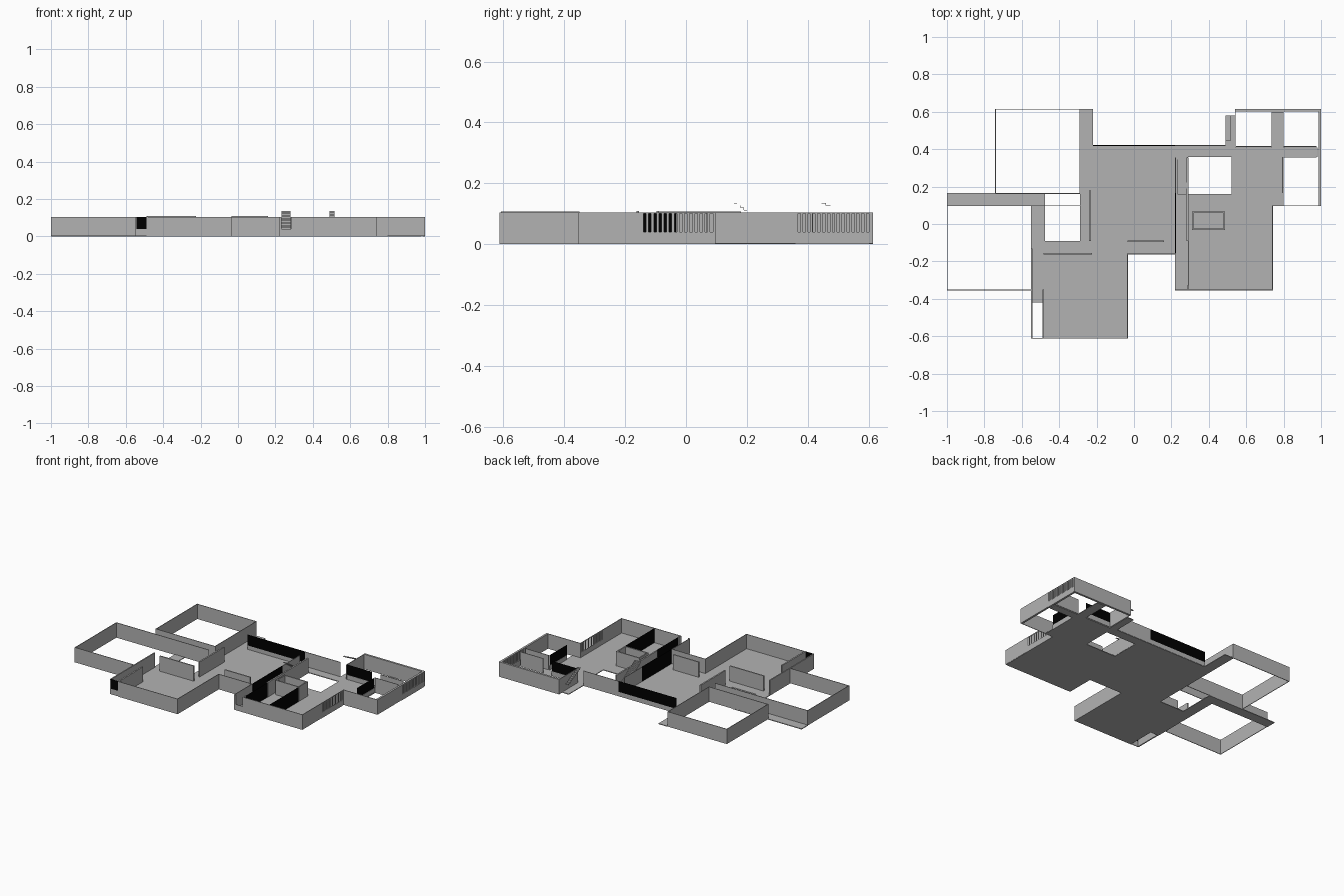
import bpy, bmesh
from mathutils import Matrix, Vector

if "Cube" in bpy.data.objects:
    bpy.data.objects.remove(bpy.data.objects["Cube"])

H = 0.105      # wall height
T = 0.004      # wall thickness
GLASS = 0.0008 # glazing thickness
SLAB = 0.005   # floor thickness
SILL = 0.04    # window sill height
BASE = 0.002   # wall foot, sunk into the slab


def material(name, rgb):
    m = bpy.data.materials.new(name)
    m.use_nodes = True
    m.diffuse_color = (*rgb, 1)
    m.node_tree.nodes["Principled BSDF"].inputs["Base Color"].default_value = (*rgb, 1)
    return m


GREY = material("plaster grey", (0.45, 0.45, 0.45))
BLACK = material("window black", (0, 0, 0))


def build(name, boxes, mat=GREY):
    """One object made of boxes (x0, y0, z0, x1, y1, z1)."""
    bm = bmesh.new()
    for b in boxes:
        lo, hi = Vector(b[:3]), Vector(b[3:])
        bmesh.ops.create_cube(bm, matrix=Matrix.Translation((lo + hi) / 2)
                              @ Matrix.Diagonal((*(hi - lo), 1)))
    mesh = bpy.data.meshes.new(name)
    bm.to_mesh(mesh)
    bm.free()
    mesh.materials.append(mat)
    ob = bpy.data.objects.new(name, mesh)
    bpy.context.collection.objects.link(ob)


def along_x(y, x0, x1, z0=BASE, z1=H, t=T):
    return (x0, y - t / 2, z0, x1, y + t / 2, z1)


def along_y(x, y0, y1, z0=BASE, z1=H, t=T):
    return (x - t / 2, y0, z0, x + t / 2, y1, z1)


def slotted(x, y0, y1, count, t):
    """Wall along y with a row of narrow upright openings."""
    step = (y1 - y0) / count
    rail = H - 0.004
    posts = [along_y(x, y0 + i * step, y0 + (i + 0.5) * step, SILL, rail, t)
             for i in range(count)]
    return posts + [along_y(x, y0, y1, 0, SILL, t), along_y(x, y0, y1, rail, H, t)]


def stairs(name, x0, x1, y0, y1, low, top, steps):
    """Thin folded flight that climbs towards -y."""
    run, rise, t = (y1 - y0) / steps, (top - low) / steps, 0.001
    boxes = []
    for i in range(steps):
        y, z = y1 - i * run, low + i * rise
        boxes.append((x0, y - t, z, x1, y, z + rise))
        boxes.append((x0, y - run, z + rise - t, x1, y - t, z + rise))
    build(name, boxes)


# Floor slabs, leaving the courts and light wells open
slabs = [
    (-.475, -.613, -.033, -.163), (-.488, -.613, -.475, -.42),
    (-.55, -.42, -.475, .097), (-1, .097, -.475, .166),
    (-.475, -.163, .22, -.09), (-.29, -.09, .22, .42),
    (-.29, .42, -.22, .615), (.22, .357, .54, .42),
    (.22, -.355, .29, .357), (.29, -.355, .74, .161),
    (.74, .097, .80, .161), (.52, .161, .80, .357),
    (.54, .357, .98, .41), (.49, .42, .54, .58), (.735, .41, .80, .60),
]
build("floor", [(a, b, 0, c, d, SLAB) for a, b, c, d in slabs])

# Walled open courts on the left side of the plan
build("west_court_walls", [
    along_y(-.998, -.355, .097), along_x(-.353, -1, -.55), along_x(.097, -1, -.29)])
build("north_court_walls", [
    along_y(-.741, .163, .615), along_x(.613, -.743, -.29),
    along_y(-.29, .163, .615), along_x(.163, -.743, -.29)])

# Outer walls of the house
build("living_wing_walls", [
    along_y(-.546, -.613, -.13, t=.008), along_x(-.611, -.49, -.033),
    along_x(-.611, -.55, -.49, BASE, SILL),
    along_y(-.035, -.613, -.161), along_x(-.161, -.037, .22)])
build("bedroom_wing_walls", [
    along_y(.22, -.355, -.161),
    along_x(-.353, .22, .232), along_x(-.353, .232, .284, BASE, SILL),
    along_x(-.353, .284, .742),
    along_y(.74, -.355, -.148), along_y(.74, .088, .097),
    along_x(.097, .738, 1)])
build("bedroom_slotted_wall", slotted(.74, -.148, .088, 14, T))
build("back_wall", [
    along_x(.42, -.22, .22, BASE, .032), along_x(.42, .22, .49)])
build("patio_walls", [
    along_y(.993, .097, .36, t=.014), along_x(.608, .54, 1, t=.014),
    along_y(.542, .41, .615),
    along_x(.357, .80, .975), along_x(.415, .80, .975)])
build("patio_slotted_wall", slotted(.993, .36, .601, 15, .014))
build("patio_window_sills", [
    along_x(.415, .545, .735, BASE, .035), along_y(.795, .165, .357, BASE, .035)])

# Partitions inside the house
build("partitions", [
    along_y(-.485, -.607, -.35, z1=.108, t=.01),
    along_x(-.159, -.485, -.225, z1=.11, t=.008),
    along_y(-.235, -.09, .18, z1=.108, t=.01),
    along_x(-.093, -.035, .16, z1=.11, t=.008),
    along_y(.286, -.09, .355, t=.01),
    along_y(.222, .165, .355),
    along_y(.287, -.35, -.328, t=.008)])
build("closet_walls", [
    along_x(-.028, .31, .487, t=.008), along_x(.063, .31, .487, t=.008),
    along_y(.314, -.024, .059, t=.008), along_y(.483, -.024, .059, t=.008)])

# Dark glazing
build("window_panels", [
    along_x(-.611, -.545, -.49, SILL, H),
    along_x(.42, -.22, .22, .032, H),
    along_y(.29, -.328, -.09, t=GLASS), along_y(.487, -.35, -.033, t=GLASS),
    along_y(.222, -.158, .165),
    along_x(.415, .545, .735, .035, H, GLASS),
    along_y(.795, .165, .357, .035, H, GLASS)], BLACK)

# Stair flights
stairs("hall_stairs", .232, .281, .157, .355, 0, .135, 18)
stairs("terrace_stairs", .49, .515, .445, .58, .065, .135, 9)
